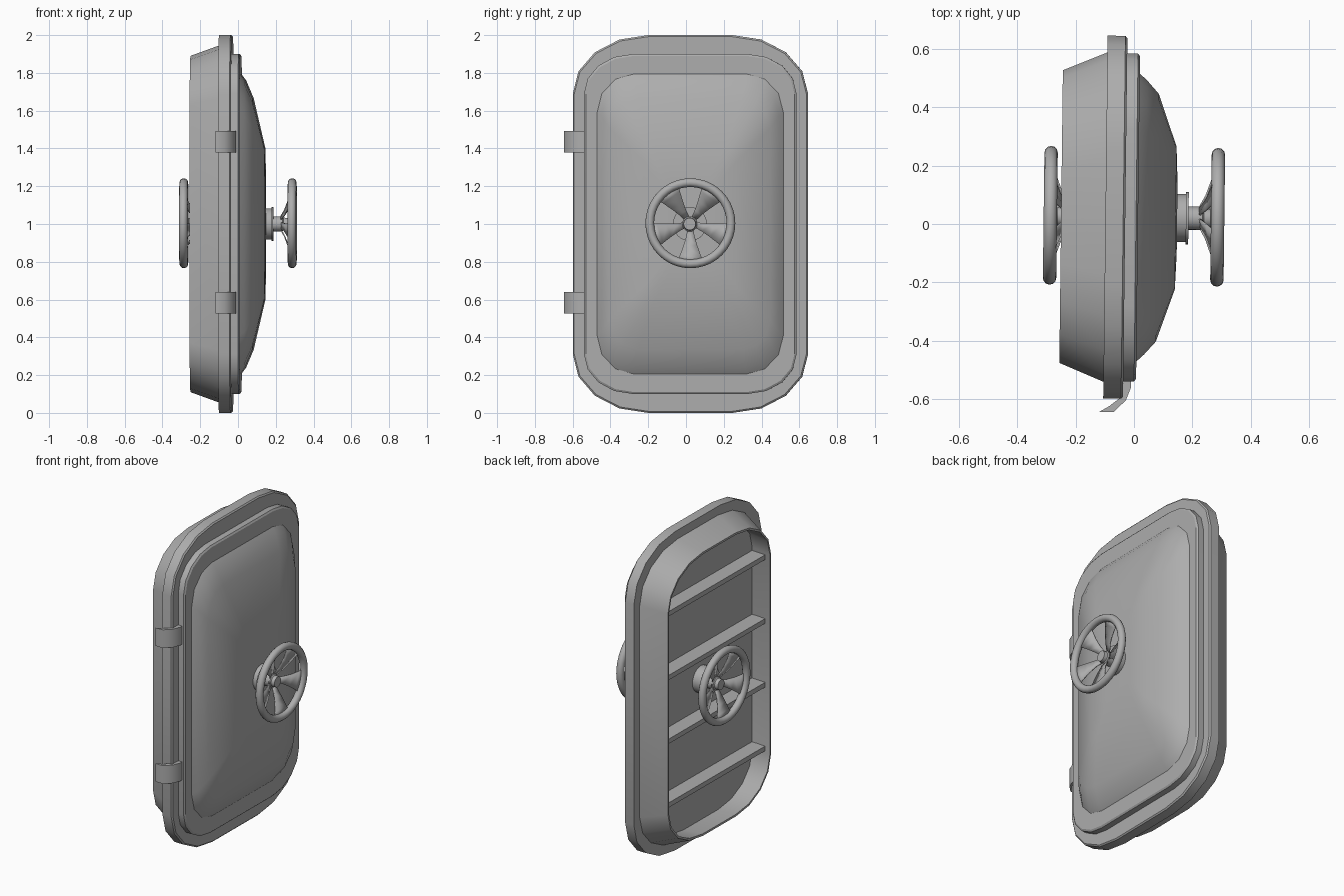
import bpy, bmesh, math

if "Cube" in bpy.data.objects:
    bpy.data.objects.remove(bpy.data.objects["Cube"])

CY = 0.0225                    # door centre in y
TILT = math.radians(-0.7)      # door hangs very slightly off square

# Mid grey paint for the whole door
GREY = bpy.data.materials.new("grey_paint")
GREY.diffuse_color = (0.42, 0.42, 0.42, 1)
GREY.use_nodes = True
GREY.node_tree.nodes["Principled BSDF"].inputs["Base Color"].default_value = GREY.diffuse_color


def finish(name, bm, loc=(0, CY, 1.0), tilt=TILT, angle=30):
    bmesh.ops.remove_doubles(bm, verts=bm.verts, dist=1e-5)
    bmesh.ops.recalc_face_normals(bm, faces=bm.faces)
    me = bpy.data.meshes.new(name)
    bm.to_mesh(me)
    bm.free()
    me.materials.append(GREY)
    ob = bpy.data.objects.new(name, me)
    bpy.context.collection.objects.link(ob)
    ob.location = loc
    ob.rotation_euler.z = tilt
    bpy.ops.object.select_all(action='DESELECT')
    ob.select_set(True)
    bpy.context.view_layer.objects.active = ob
    bpy.ops.object.shade_smooth_by_angle(angle=math.radians(angle))
    return ob


def outline(hy, hz, ry, rz, n):
    """Rounded rectangle in the yz plane, n segments per corner."""
    pts = []
    for k in range(4):
        for i in range(n + 1):
            a = (k + i / n) * math.pi / 2
            sy = 1 if k in (0, 3) else -1
            sz = 1 if k in (0, 1) else -1
            pts.append((sy * (hy - ry) + ry * math.cos(a),
                        sz * (hz - rz) + rz * math.sin(a)))
    return pts


def loft(name, sections, n):
    """Skin sections (x, half_y, half_z, corner_y, corner_z) and cap the ends."""
    bm = bmesh.new()
    rings = [[bm.verts.new((s[0], y, z)) for y, z in outline(*s[1:], n)]
             for s in sections]
    for a, b in zip(rings, rings[1:]):
        for i in range(len(a)):
            j = (i + 1) % len(a)
            bm.faces.new((a[i], a[j], b[j], b[i]))
    bm.faces.new(rings[0])
    bm.faces.new(rings[-1])
    return finish(name, bm)


def turned(name, profile):
    """Round part about the x axis from (x, radius) pairs."""
    return loft(name, [(x, r, r, r, r) for x, r in profile], 6)


# Hollow back body and flange
loft("door_frame", [
    (-0.12, 0.50, 0.885, 0.33, 0.25),
    (-0.25, 0.492, 0.877, 0.33, 0.25),
    (-0.25, 0.502, 0.890, 0.34, 0.26),
    (-0.098, 0.565, 0.945, 0.37, 0.28),
    (-0.098, 0.6225, 1.0, 0.40, 0.31),
    (-0.037, 0.6225, 1.0, 0.40, 0.31),
    (-0.030, 0.615, 0.992, 0.395, 0.305)], 4)

# Raised front panel with bevelled edge
loft("front_panel", [
    (-0.04, 0.5625, 0.90, 0.26, 0.21),
    (0.007, 0.5625, 0.90, 0.26, 0.21),
    (0.014, 0.553, 0.89, 0.255, 0.205)], 4)

# Bulged front skin
loft("front_dome", [
    (0.010, 0.4975, 0.80, 0.20, 0.21),
    (0.040, 0.470, 0.760, 0.18, 0.19),
    (0.080, 0.425, 0.665, 0.15, 0.16),
    (0.143, 0.245, 0.400, 0.06, 0.07),
    (0.148, 0.120, 0.200, 0.04, 0.04)], 3)

# Stiffening ribs across the hollow back
for i in range(4):
    bm = bmesh.new()
    bmesh.ops.create_cube(bm, size=1)
    bmesh.ops.scale(bm, vec=(0.11, 0.992, 0.03), verts=bm.verts)
    finish(f"back_rib_{i + 1}", bm, (-0.16, CY, 0.4 + 0.4 * i))

# Hinge straps, bent plates on the -y edge
STRAP = [(-0.01, -0.53), (-0.01, -0.56), (-0.028, -0.605), (-0.07, -0.645),
         (-0.12, -0.645), (-0.085, -0.625), (-0.05, -0.598), (-0.033, -0.53)]
for label, z in (("lower", 0.583), ("upper", 1.435)):
    bm = bmesh.new()
    face = bm.faces.new([bm.verts.new((x, y, -0.057)) for x, y in STRAP])
    ext = bmesh.ops.extrude_face_region(bm, geom=[face])["geom"]
    bmesh.ops.translate(bm, vec=(0, 0, 0.114),
                        verts=[v for v in ext if isinstance(v, bmesh.types.BMVert)])
    finish(f"{label}_hinge", bm, (0, 0, z), 0, angle=50)


def handwheel(label, s, base_x):
    # Bearing, stem and hub
    turned(f"{label}_bearing", [(s * base_x, 0.082), (s * 0.178, 0.082),
                                (s * 0.178, 0.090), (s * 0.187, 0.090)])
    turned(f"{label}_stem", [(s * 0.18, 0.04), (s * 0.235, 0.04),
                             (s * 0.24, 0.034), (s * 0.262, 0.032)])
    # Rim
    bm = bmesh.new()
    R, r, nu, nv = 0.215, 0.023, 40, 12
    rings = []
    for i in range(nu):
        a = 2 * math.pi * i / nu
        ring = []
        for j in range(nv):
            b = 2 * math.pi * j / nv
            d = R + r * math.cos(b)
            ring.append(bm.verts.new((s * (0.287 + r * math.sin(b)),
                                      d * math.cos(a), d * math.sin(a))))
        rings.append(ring)
    for i in range(nu):
        p, q = rings[i], rings[(i + 1) % nu]
        for j in range(nv):
            k = (j + 1) % nv
            bm.faces.new((p[j], q[j], q[k], p[k]))
    finish(f"{label}_wheel_rim", bm, (0, CY + 0.004, 1.004), angle=60)
    # Five dished blade spokes, widening to the rim
    bm = bmesh.new()
    path = [(0.025, 0.222, 0.014), (0.07, 0.247, 0.022), (0.12, 0.266, 0.037),
            (0.17, 0.279, 0.055), (0.205, 0.285, 0.070)]
    for k in range(5):
        a = -math.pi / 2 + 2 * math.pi * k / 5
        c, n = math.cos(a), math.sin(a)
        rows = []
        for d, x, w in path:
            rows.append([bm.verts.new((s * x, d * c - t * n, d * n + t * c))
                         for t in (-w, w)])
        for p, q in zip(rows, rows[1:]):
            bm.faces.new((p[0], p[1], q[1], q[0]))
    ob = finish(f"{label}_wheel_spokes", bm, (0, CY + 0.004, 1.004))
    mod = ob.modifiers.new("thickness", 'SOLIDIFY')
    mod.thickness = 0.006
    mod.offset = 0


handwheel("front", 1, 0.13)
handwheel("back", -1, 0.115)
